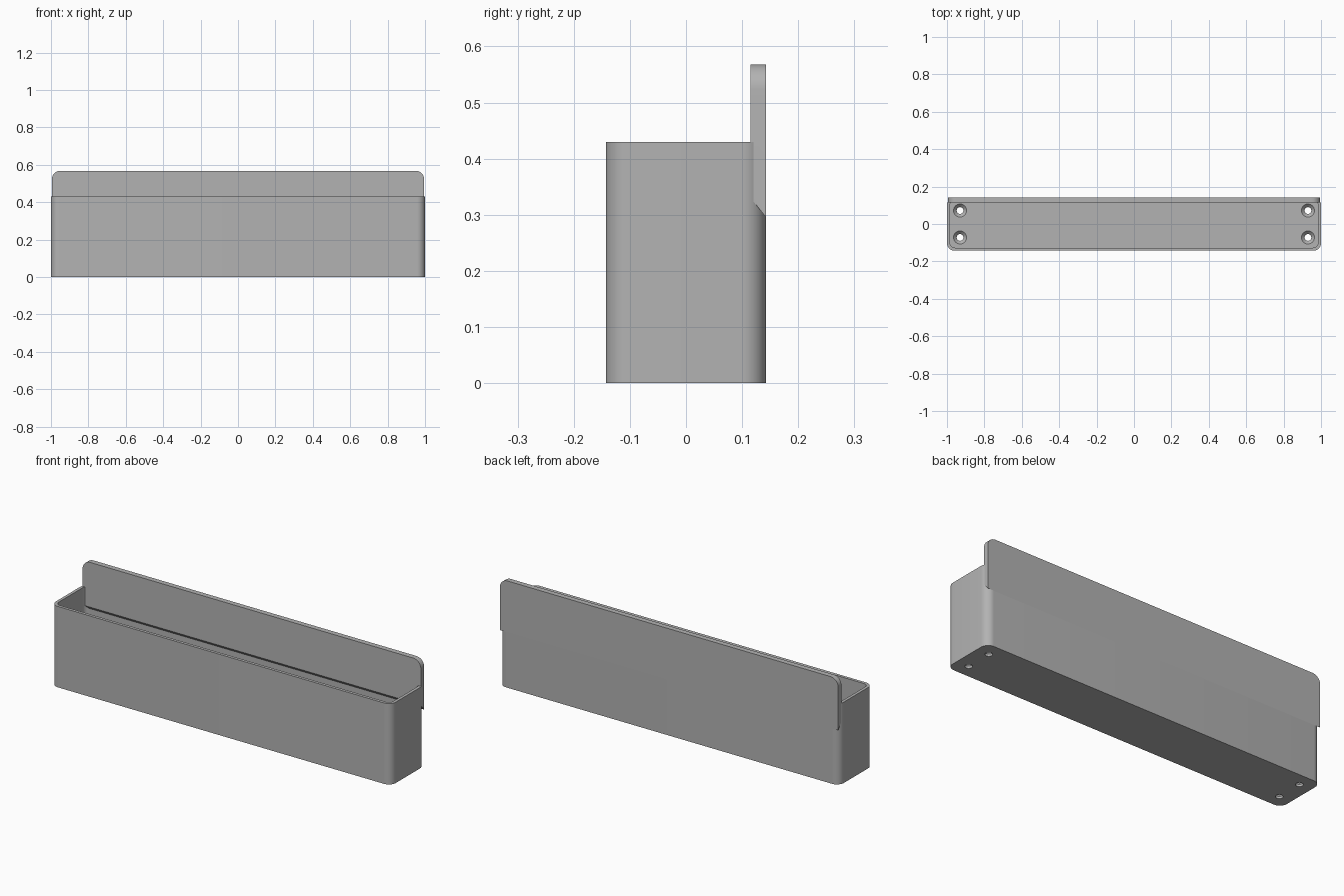
import bpy, bmesh, math

if "Cube" in bpy.data.objects:
    bpy.data.objects.remove(bpy.data.objects["Cube"], do_unlink=True)

grey = bpy.data.materials.new("plain grey")
grey.use_nodes = True
colour = (0.45, 0.45, 0.45, 1)
grey.diffuse_color = colour
grey.node_tree.nodes["Principled BSDF"].inputs["Base Color"].default_value = colour


def rounded_outline(x0, x1, v0, v1, radii, steps=10):
    """Rectangle outline, counter-clockwise; radii start at the lower left."""
    corners = [(x0, v0, 1, 1), (x1, v0, -1, 1), (x1, v1, -1, -1), (x0, v1, 1, -1)]
    points = []
    for i, ((x, v, sx, sv), r) in enumerate(zip(corners, radii)):
        if r == 0:
            points.append((x, v))
            continue
        for k in range(steps + 1):
            a = math.pi + math.pi / 2 * (i + k / steps)
            points.append((x + sx * r + r * math.cos(a), v + sv * r + r * math.sin(a)))
    return points


def finish(name, bm):
    bmesh.ops.recalc_face_normals(bm, faces=bm.faces)
    mesh = bpy.data.meshes.new(name)
    bm.to_mesh(mesh)
    bm.free()
    obj = bpy.data.objects.new(name, mesh)
    bpy.context.collection.objects.link(obj)
    mesh.materials.append(grey)
    return obj


def prism(name, outline, low, high, place):
    bm = bmesh.new()
    rings = [[bm.verts.new(place(a, b, c)) for a, b in outline] for c in (low, high)]
    bm.faces.new(rings[0])
    bm.faces.new(rings[1])
    n = len(outline)
    for i in range(n):
        j = (i + 1) % n
        bm.faces.new((rings[0][i], rings[0][j], rings[1][j], rings[1][i]))
    return finish(name, bm)


def upright(a, b, c):
    return (a, b, c)


def facing(a, b, c):
    # The lower edge of the plate slopes down towards the back
    return (a, c, b + (0.035 if c < 0.12 and b < 0.31 else 0))


def apply_boolean(target, tool, operation):
    mod = target.modifiers.new(operation.title(), 'BOOLEAN')
    mod.operation, mod.solver, mod.object = operation, 'EXACT', tool
    bpy.context.view_layer.objects.active = target
    bpy.ops.object.modifier_apply(modifier=mod.name)
    bpy.data.objects.remove(tool, do_unlink=True)


# Open-topped bin with rounded upright corners
tray = prism("storage_bin", rounded_outline(-1, 1, -0.143, 0.1425, [0.042] * 4),
             0, 0.43, upright)
cavity = prism("cavity_cutter", rounded_outline(-0.984, 0.984, -0.127, 0.1265, [0.026] * 4),
               0.03, 0.6, upright)
apply_boolean(tray, cavity, 'DIFFERENCE')

# Countersunk screw holes in the floor
for x in (-0.93, 0.93):
    for y in (-0.072, 0.072):
        bm = bmesh.new()
        rings = []
        for r, z in ((0.018, -0.05), (0.018, 0.012), (0.035, 0.0295), (0.035, 0.05)):
            rings.append([bm.verts.new((x + r * math.cos(math.tau * k / 24),
                                        y + r * math.sin(math.tau * k / 24), z))
                          for k in range(24)])
        bm.faces.new(rings[0])
        bm.faces.new(rings[-1])
        for lower, upper in zip(rings, rings[1:]):
            for k in range(24):
                j = (k + 1) % 24
                bm.faces.new((lower[k], lower[j], upper[j], upper[k]))
        apply_boolean(tray, finish("screw_cutter", bm), 'DIFFERENCE')

# Hanging plate with rounded top corners
plate = prism("hanging_plate", rounded_outline(-0.995, 0.995, 0.295, 0.568, [0, 0, 0.045, 0.045]),
              0.115, 0.143, facing)

# Row of hanging holes
for i in range(14):
    bm = bmesh.new()
    bmesh.ops.create_cone(bm, cap_ends=True, segments=32, radius1=0.033, radius2=0.033, depth=0.2)
    for v in bm.verts:
        x, y, z = v.co
        v.co = ((i - 6.5) * 0.143 + x, 0.13 + z, 0.503 + y)
    apply_boolean(plate, finish("hole_cutter", bm), 'DIFFERENCE')

for obj in (tray, plate):
    bpy.ops.object.select_all(action='DESELECT')
    obj.select_set(True)
    bpy.context.view_layer.objects.active = obj
    bpy.ops.object.shade_smooth_by_angle(angle=math.radians(30))
